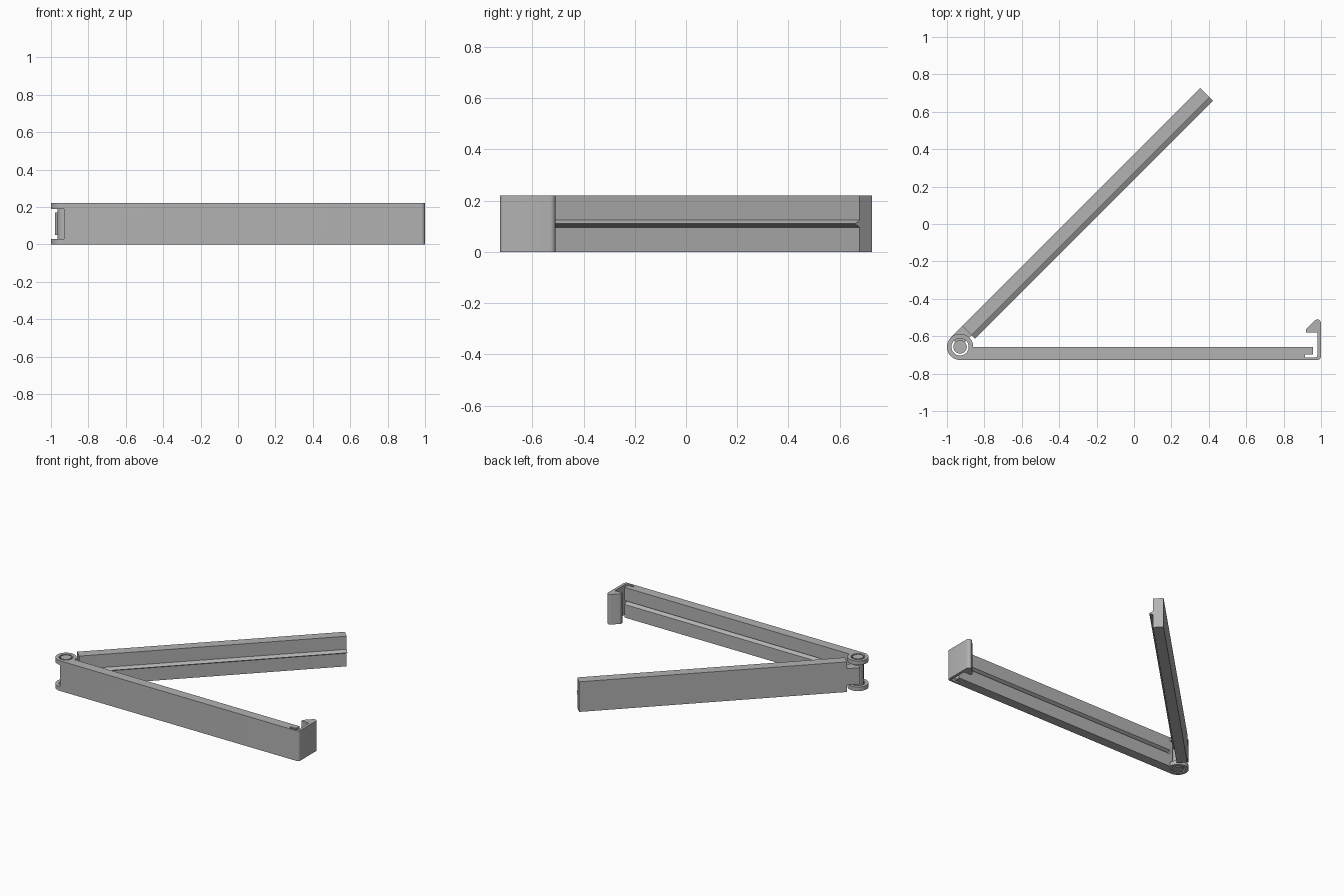
import bpy, bmesh
from math import cos, sin, pi, radians
from mathutils import Matrix, Vector

HEIGHT = 0.22
HINGE = Vector((-0.93, -0.657, 0))
FRONT, BACK = -0.727, -0.657      # faces of the fixed arm
EAR_R, HOLE_R, PIN_R = 0.07, 0.046, 0.036
EAR_T = 0.03                      # ear thickness
RIDGE_D, RIDGE_H, MID = 0.025, 0.014, 0.11

cube = bpy.data.objects.get("Cube")
if cube:
    bpy.data.objects.remove(cube, do_unlink=True)

grey = bpy.data.materials.new("grey plastic")
grey.use_nodes = True
COLOUR = (0.45, 0.45, 0.45, 1)
grey.diffuse_color = COLOUR
grey.node_tree.nodes["Principled BSDF"].inputs["Base Color"].default_value = COLOUR


def prism(name, points, offset):
    """Sweep a planar outline along an offset vector."""
    bm = bmesh.new()
    face = bm.faces.new([bm.verts.new(p) for p in points])
    new = bmesh.ops.extrude_face_region(bm, geom=[face])["geom"]
    verts = [v for v in new if isinstance(v, bmesh.types.BMVert)]
    bmesh.ops.translate(bm, vec=offset, verts=verts)
    bmesh.ops.recalc_face_normals(bm, faces=bm.faces)
    mesh = bpy.data.meshes.new(name)
    bm.to_mesh(mesh)
    bm.free()
    mesh.materials.append(grey)
    obj = bpy.data.objects.new(name, mesh)
    bpy.context.collection.objects.link(obj)
    return obj


def upright(name, outline, z0=0, z1=HEIGHT):
    return prism(name, [(x, y, z0) for x, y in outline], (0, 0, z1 - z0))


def box(name, x0, x1, y0, y1, z0, z1):
    return upright(name, [(x0, y0), (x1, y0), (x1, y1), (x0, y1)], z0, z1)


def arc(centre, radius, start, end, steps):
    angles = [radians(start + (end - start) * i / steps) for i in range(steps + 1)]
    return [(centre[0] + radius * cos(a), centre[1] + radius * sin(a)) for a in angles]


def combine(obj, tool, operation):
    """Apply a boolean and discard the tool."""
    mod = obj.modifiers.new(operation.lower(), "BOOLEAN")
    mod.operation, mod.object, mod.solver = operation, tool, "EXACT"
    bpy.context.view_layer.objects.active = obj
    bpy.ops.object.modifier_apply(modifier=mod.name)
    bpy.data.objects.remove(tool, do_unlink=True)


def smooth(obj):
    bpy.ops.object.select_all(action="DESELECT")
    obj.select_set(True)
    bpy.context.view_layer.objects.active = obj
    bpy.ops.object.shade_smooth_by_angle(angle=radians(25))


# Fixed arm: hinge ear, bar, spring slot and catch hook in one plan outline
outline = arc(HINGE, EAR_R, 0, 270, 48)
outline += arc((0.98, FRONT + 0.02), 0.02, -90, 0, 6)
outline += arc((0.98, -0.53), 0.02, 0, 135, 8)
outline += [(0.92, -0.562), (0.92, -0.58), (0.98, -0.58)]
outline += arc((0.97, -0.703), 0.01, 0, -90, 4)
outline += [(0.915, -0.713), (0.915, -0.697), (0.957, -0.697), (0.957, BACK)]
fixed_arm = upright("fixed_arm", outline)

# Room for the moving knuckle between the ears, and the pin hole
combine(fixed_arm, box("knuckle_gap", -1.1, HINGE.x, -0.8, -0.5, EAR_T, HEIGHT - EAR_T), "DIFFERENCE")
combine(fixed_arm, box("swing_gap", -1.1, -0.85, BACK, -0.5, EAR_T, HEIGHT - EAR_T), "DIFFERENCE")
hole = upright("pin_hole", arc(HINGE, HOLE_R, 0, 352.5, 47), -0.1, HEIGHT + 0.1)
combine(fixed_arm, hole, "DIFFERENCE")

# V groove along the inner face of the fixed arm
groove = prism("groove", [(-0.86, BACK + 0.01, MID - RIDGE_H * 1.4),
                          (-0.86, BACK - RIDGE_D, MID),
                          (-0.86, BACK + 0.01, MID + RIDGE_H * 1.4)], (1.83, 0, 0))
combine(fixed_arm, groove, "DIFFERENCE")
smooth(fixed_arm)

# Moving arm: bar with a sealing ridge, built along x and swung open
START, END, THICK = 0.088, 1.887, 0.07
section = [(0, 0), (THICK, 0), (THICK, HEIGHT), (0, HEIGHT),
           (0, MID + RIDGE_H), (-RIDGE_D, MID), (0, MID - RIDGE_H)]
moving_arm = prism("moving_arm", [(START, y, z) for y, z in section], (END - START, 0, 0))
combine(moving_arm, box("knuckle", 0, START + 0.01, 0, THICK, 0.05, 0.17), "UNION")
combine(moving_arm, upright("pin", arc((0, 0), PIN_R, 0, 352.5, 47)), "UNION")
moving_arm.data.transform(Matrix.Translation(HINGE) @ Matrix.Rotation(pi / 4, 4, "Z"))
smooth(moving_arm)
